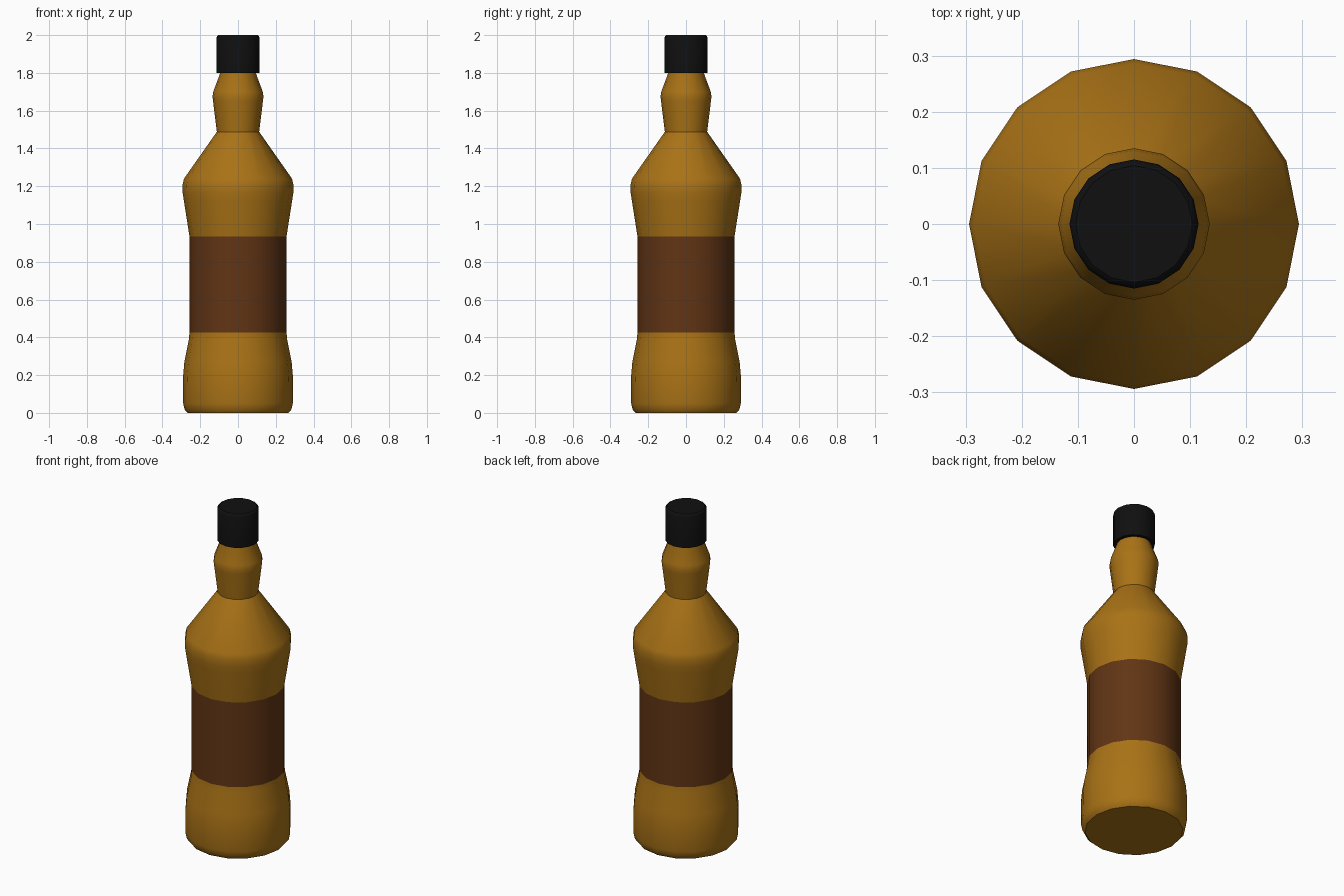
import bpy, bmesh, math

if "Cube" in bpy.data.objects:
    bpy.data.objects.remove(bpy.data.objects["Cube"])

SIDES = 16


def material(name, color):
    mat = bpy.data.materials.new(name)
    mat.diffuse_color = (*color, 1)
    mat.use_nodes = True
    mat.node_tree.nodes["Principled BSDF"].inputs["Base Color"].default_value = mat.diffuse_color
    return mat


def lathe(name, profile, mat, cap_bottom=False, cap_top=False, angle=35):
    """Revolve (radius, height) points around z."""
    bm = bmesh.new()
    rings = [[bm.verts.new((r * math.cos(2 * math.pi * i / SIDES),
                            r * math.sin(2 * math.pi * i / SIDES), z))
              for i in range(SIDES)] for r, z in profile]
    for low, high in zip(rings, rings[1:]):
        for i in range(SIDES):
            j = (i + 1) % SIDES
            bm.faces.new((low[i], low[j], high[j], high[i]))
    if cap_bottom:
        bm.faces.new(rings[0][::-1])
    if cap_top:
        bm.faces.new(rings[-1])
    mesh = bpy.data.meshes.new(name)
    bm.to_mesh(mesh)
    bm.free()
    mesh.materials.append(mat)
    obj = bpy.data.objects.new(name, mesh)
    bpy.context.collection.objects.link(obj)
    bpy.ops.object.select_all(action='DESELECT')
    obj.select_set(True)
    bpy.context.view_layer.objects.active = obj
    bpy.ops.object.shade_smooth_by_angle(angle=math.radians(angle))
    return obj


amber = material("amber_glass", (0.40, 0.17, 0.008))
brown = material("brown_label", (0.12, 0.035, 0.007))
black = material("black_cap", (0.005, 0.005, 0.005))

# Lower body, up to the label
lathe("bottle_base", [(0.268, 0), (0.283, 0.018), (0.29, 0.05), (0.291, 0.19),
                      (0.284, 0.27), (0.26, 0.39), (0.257, 0.425)],
      amber, cap_bottom=True)

# Label band flush with the glass
lathe("label", [(0.257, 0.425), (0.257, 0.935)], brown)

# Waist, shoulder and cone
lathe("bottle_shoulder", [(0.257, 0.935), (0.286, 1.12), (0.293, 1.165),
                          (0.294, 1.205), (0.286, 1.24), (0.112, 1.488)], amber)

# Bulging neck
lathe("bottle_neck", [(0.112, 1.488), (0.132, 1.65), (0.135, 1.675),
                      (0.131, 1.70), (0.094, 1.80), (0.094, 1.82)], amber)

# Screw cap with a bevelled rim
lathe("cap", [(0.114, 1.80), (0.115, 1.985), (0.111, 1.995), (0.104, 2.0)],
      black, cap_bottom=True, cap_top=True)
